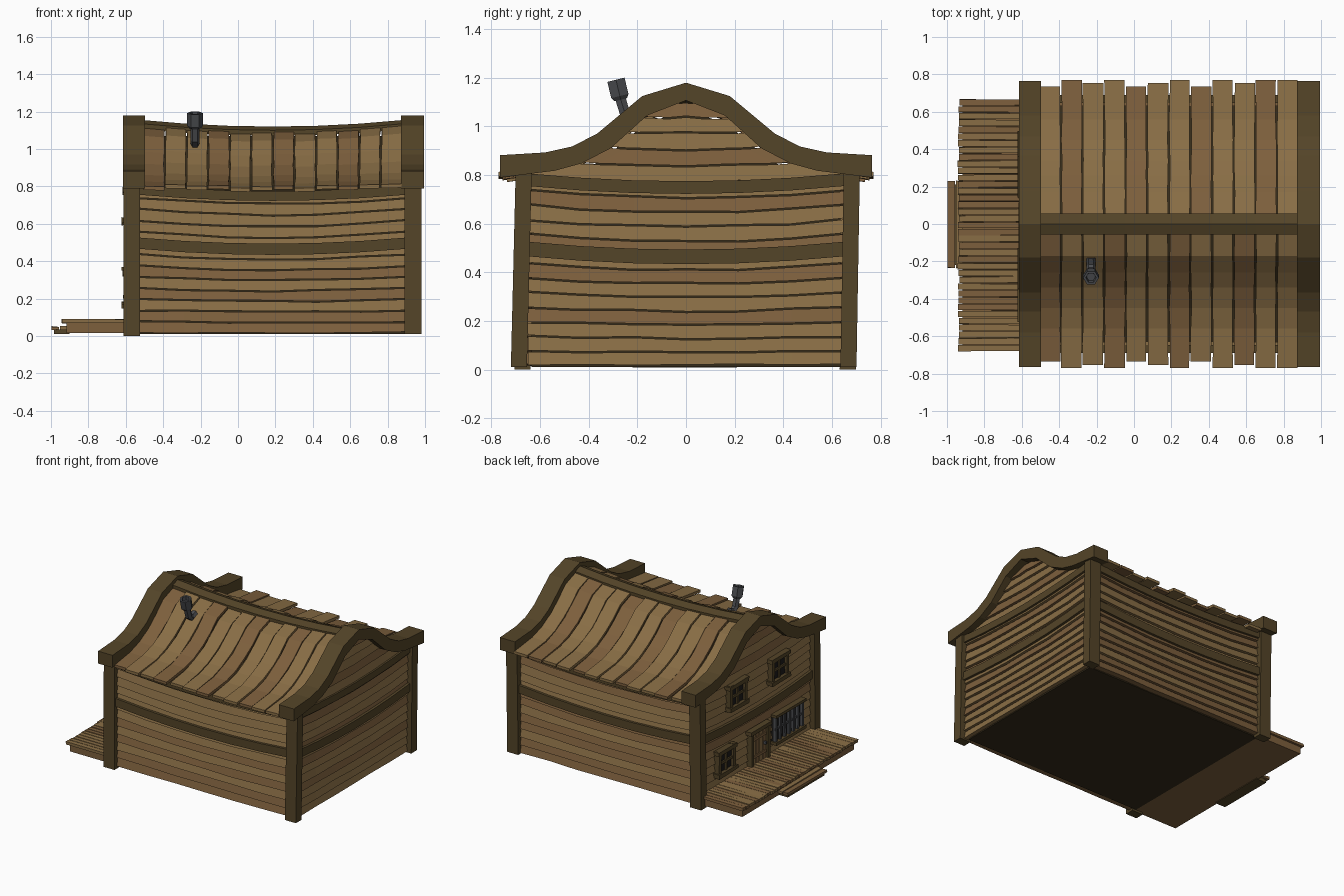
import bpy, bmesh, random
from math import cos, sin, pi
from mathutils import Vector

if "Cube" in bpy.data.objects:
    bpy.data.objects.remove(bpy.data.objects["Cube"])

random.seed(4)
CX = 0.185          # house centre along x


def mat(name, rgb):
    m = bpy.data.materials.new(name)
    m.diffuse_color = (*rgb, 1)
    m.use_nodes = True
    m.node_tree.nodes["Principled BSDF"].inputs["Base Color"].default_value = m.diffuse_color
    return m


MATS = [mat("plank_light", (0.25, 0.155, 0.06)), mat("plank_warm", (0.205, 0.115, 0.046)),
        mat("beam", (0.088, 0.058, 0.021)), mat("gap_dark", (0.035, 0.024, 0.010)),
        mat("iron", (0.07, 0.073, 0.08)), mat("pane", (0.012, 0.011, 0.010))]
LIGHT, WARM, BEAM, DARK, IRON, PANE = range(6)


def part(name, lofts):
    """One object from lofts: (list of cross-sections, material index)."""
    bm = bmesh.new()
    for secs, mi in lofts:
        rings = [[bm.verts.new(p) for p in s] for s in secs]
        n = len(rings[0])
        faces = [bm.faces.new(rings[0]), bm.faces.new(rings[-1][::-1])]
        for a, b in zip(rings, rings[1:]):
            faces += [bm.faces.new((a[i], b[i], b[(i + 1) % n], a[(i + 1) % n])) for i in range(n)]
        for f in faces:
            f.material_index = mi
    bmesh.ops.recalc_face_normals(bm, faces=bm.faces)
    me = bpy.data.meshes.new(name)
    bm.to_mesh(me)
    bm.free()
    for m in MATS:
        me.materials.append(m)
    ob = bpy.data.objects.new(name, me)
    bpy.context.collection.objects.link(ob)
    return ob


def box(x0, x1, y0, y1, z0, z1, mi, j=0.0):
    """Box loft with optional corner jitter."""
    r = lambda v: v + random.uniform(-j, j)
    return ([[(x, r(y0), r(z0)), (x, r(y1), r(z0)), (x, r(y1), r(z1)), (x, r(y0), r(z1))]
             for x in (x0, x1)], mi)


def interp(pts, v):
    for (a, b), (c, d) in zip(pts, pts[1:]):
        if a <= v <= c:
            return b + (d - b) * (v - a) / (c - a)
    return pts[0][1] if v < pts[0][0] else pts[-1][1]


# Gable curve, half profile (y, z): outer and inner edge of the barge board
OUTER = [(0, 1.18), (.18, 1.125), (.365, .971), (.467, .918), (.58, .893), (.765, .882)]
INNER = [(0, 1.107), (.16, 1.045), (.31, .91), (.43, .848), (.54, .818), (.765, .79)]
MID = [((a + c) / 2, (b + d) / 2) for (a, b), (c, d) in zip(OUTER, INNER)]
full = lambda h: [(-y, z) for y, z in h[:0:-1]] + list(h)

# Barge boards
for name, x0, x1 in (("barge_board_left", -.615, -.497), ("barge_board_right", .872, .995)):
    part(name, [([[(x0, a, b), (x1, a, b), (x1, c, d), (x0, c, d)]
                  for (a, b), (c, d) in zip(full(OUTER), full(INNER))], BEAM)])

# Dark inner core behind the planks
sec = [(-.635, .012)] + [(max(-.635, min(.635, y)), z - .075) for y, z in full(MID)] + [(.635, .012)]
part("inner_core", [([[(x, y, z) for y, z in sec] for x in (-.55, .92)], DARK)])

# Corner posts, slightly leaning
for name, x, yb, yt in (("post_front_left", -.568, -.672, -.668), ("post_back_left", -.568, .665, .678),
                        ("post_front_right", .935, -.687, -.667), ("post_back_right", .935, .668, .682)):
    zb = 0 if x < 0 else .012
    part(name, [([[(x + a * .045, y + b * .033, z) for a, b in ((-1, -1), (1, -1), (1, 1), (-1, 1))]
                  for y, z in ((yb, zb), (yt, .83))], BEAM)])

# Walls: sagging clapboards and belt beams
WALLS = {"front": (lambda s, d, z: (CX + s, -d, z), .71, .677),
         "back": (lambda s, d, z: (CX + s, d, z), .71, .677),
         "right": (lambda s, d, z: (CX + d, s, z), .65, .765),
         "left": (lambda s, d, z: (CX - d, s, z), .65, .765)}
T = [i / 6 for i in range(7)]


def sag(z, t):
    k = min(1, z / .45) if z < .75 else max(0, (1 - z) / .25)
    return .03 * k * (1 - (2 * t - 1) ** 2)


width_at = [(z, y) for y, z in MID[::-1]]
for wall, (place, half, d) in WALLS.items():
    gable = wall in ("left", "right")
    rows = 18 if gable else 13
    lines = [[.02 + .06 * k - sag(.06 * k, t) + random.uniform(-.004, .004) for t in T]
             for k in range(rows + 1)]
    planks = []
    for k in range(rows):
        w0, w1 = [min(half, interp(width_at, .02 + .06 * q)) if gable else half for q in (k, k + 1)]
        secs = []
        for i, t in enumerate(T):
            u = 2 * t - 1
            z0, z1 = lines[k][i], lines[k + 1][i] - .006
            secs.append([place(u * w0, d - .045, z0), place(u * w0, d, z0),
                         place(u * w1, d - .013, z1), place(u * w1, d - .045, z1)])
        planks.append((secs, random.choice((LIGHT, WARM))))
    part(wall + "_wall_planks", planks)
    for label, z0, h in (("middle", .466, .06), ("upper", .755, .052)):
        if wall == "left" and label == "upper":
            continue
        secs = []
        for t in T:
            z = z0 - .032 * (1 - (2 * t - 1) ** 2)
            s = (2 * t - 1) * half
            secs.append([place(s, d - .03, z), place(s, d + .013, z),
                         place(s, d + .013, z + h), place(s, d - .03, z + h)])
        part(f"{wall}_{label}_belt", [(secs, BEAM)])


# Roof planks following the curved, sagging roof
def roof_z(x, z):
    return z - .035 * (1 - ((x - CX) / .7) ** 2) * min(1, max(.3, (z - .75) / .35))


ROOF = [(0, 1.135), (.17, 1.075), (.26, .99), (.34, .925), (.45, .865), (.56, .83), (.75, .805)]
LENGTHS = (.735, .77, .755, .77, .735, .755, .77, .735, .77, .755, .77, .77)
for side, name in ((-1, "front_roof_planks"), (1, "back_roof_planks")):
    planks = []
    for i, length in enumerate(LENGTHS):
        a, b = -.503 + i * .1155, -.503 + (i + 1) * .1155 - .008
        lift = (length - .745) * .35
        secs = []
        for y, z in ROOF:
            y = length if y == .75 else y
            x0, x1 = a + random.uniform(-.003, .003), b + random.uniform(-.003, .003)
            secs.append([(x, side * y, roof_z(x, z + lift + dz))
                         for x, dz in ((x0, 0), (x1, 0), (x1, -.02), (x0, -.02))])
        planks.append((secs, (LIGHT, WARM)[(i * 5 + (side > 0)) % 3 == 0]))
    part(name, planks)

# Ridge beam
part("ridge_beam", [([[(x, y, roof_z(x, z)) for y, z in
                       ((-.055, 1.105), (-.055, 1.135), (0, 1.155), (.055, 1.135), (.055, 1.105))]
                      for x in [-.51 + .232 * i for i in range(7)]], BEAM)])

# Bent iron chimney: hexagonal rings along a path (y, z, radius)
PATH = [(-.18, 1.045, .024), (-.222, 1.03, .025), (-.25, 1.05, .025), (-.268, 1.11, .025),
        (-.268, 1.11, .03), (-.272, 1.125, .042), (-.288, 1.192, .042), (-.288, 1.192, .028), (-.282, 1.165, .024)]
DIRS = [(-1, -.2), (-.8, .2), (-.5, .8)] + [(-.24, .97)] * 6
rings = []
for (y, z, r), (ty, tz) in zip(PATH, DIRS):
    n = Vector((0, -tz, ty)).normalized()
    rings.append([Vector((-.23, y, z)) + r * (cos(a) * Vector((1, 0, 0)) + sin(a) * n)
                  for a in [i * pi / 3 for i in range(6)]])
part("chimney_pipe", [(rings, IRON)])

# Windows on the left facade
for i, (y, z) in enumerate(((.385, .25), (.25, .69), (-.24, .70))):
    w, h, f = .098, .095, .028
    part(f"window_{i + 1}", [
        box(-.594, -.56, y - w + .01, y + w - .01, z - h + .01, z + h - .01, PANE),
        box(-.612, -.56, y - w, y - w + f, z - h, z + h, BEAM, .004),
        box(-.612, -.56, y + w - f, y + w, z - h, z + h, BEAM, .004),
        box(-.617, -.56, y - w - .012, y + w + .012, z + h - f, z + h, BEAM, .004),
        box(-.622, -.56, y - w - .012, y + w + .012, z - h, z - h + f, BEAM, .004),
        box(-.604, -.58, y - .009, y + .009, z - h + .01, z + h - .01, BEAM),
        box(-.604, -.58, y - w + .01, y + w - .01, z - .009, z + .009, BEAM)])

# Barred window
y, z, w, h = -.35, .26, .165, .1
part("barred_window", [box(-.592, -.56, y - w, y + w, z - h, z + h, PANE),
                       box(-.622, -.56, y - w - .01, y + w + .01, z + h - .01, z + h + .01, BEAM),
                       box(-.622, -.56, y - w - .01, y + w + .01, z - h - .012, z - h + .01, BEAM)]
     + [box(-.61, -.592, q - .009, q + .009, z - h, z + h, IRON, .004)
        for q in [y - w + .01 + i * .0517 for i in range(7)]]
     + [box(-.604, -.592, y - w, y + w, z - .008, z + .008, IRON)])

# Plank door with frame and handle
part("door", [box(-.595, -.56, -.09 + i * .041, -.09 + i * .041 + .037, .09, .325, (WARM, LIGHT)[i % 2])
              for i in range(4)]
     + [box(-.612, -.56, -.118, -.09, .09, .35, BEAM, .003), box(-.612, -.56, .074, .102, .09, .35, BEAM, .003),
        box(-.618, -.56, -.13, .114, .325, .352, BEAM, .003),
        box(-.602, -.59, -.088, .072, .135, .155, WARM), box(-.602, -.59, -.088, .072, .265, .285, WARM),
        box(-.615, -.59, -.075, -.06, .2, .22, IRON)])

# Porch: base, deck boards and step
part("porch_base", [box(-.918, -.55, -.66, .65, .015, .069, WARM)])
part("porch_deck", [box(-.938 + random.uniform(-.005, .005), -.565, y, y + .032, .07, .09, random.choice((LIGHT, WARM)), .002)
                    for y in [-.68 + i * .0365 for i in range(37)]])
part("porch_step", [box(-.985, -.9, -.22, .21, .01, .036, BEAM),
                    box(-.998, -.958, -.235, .228, .034, .05, WARM, .003),
                    box(-.953, -.915, -.238, .23, .034, .05, LIGHT, .003)])
